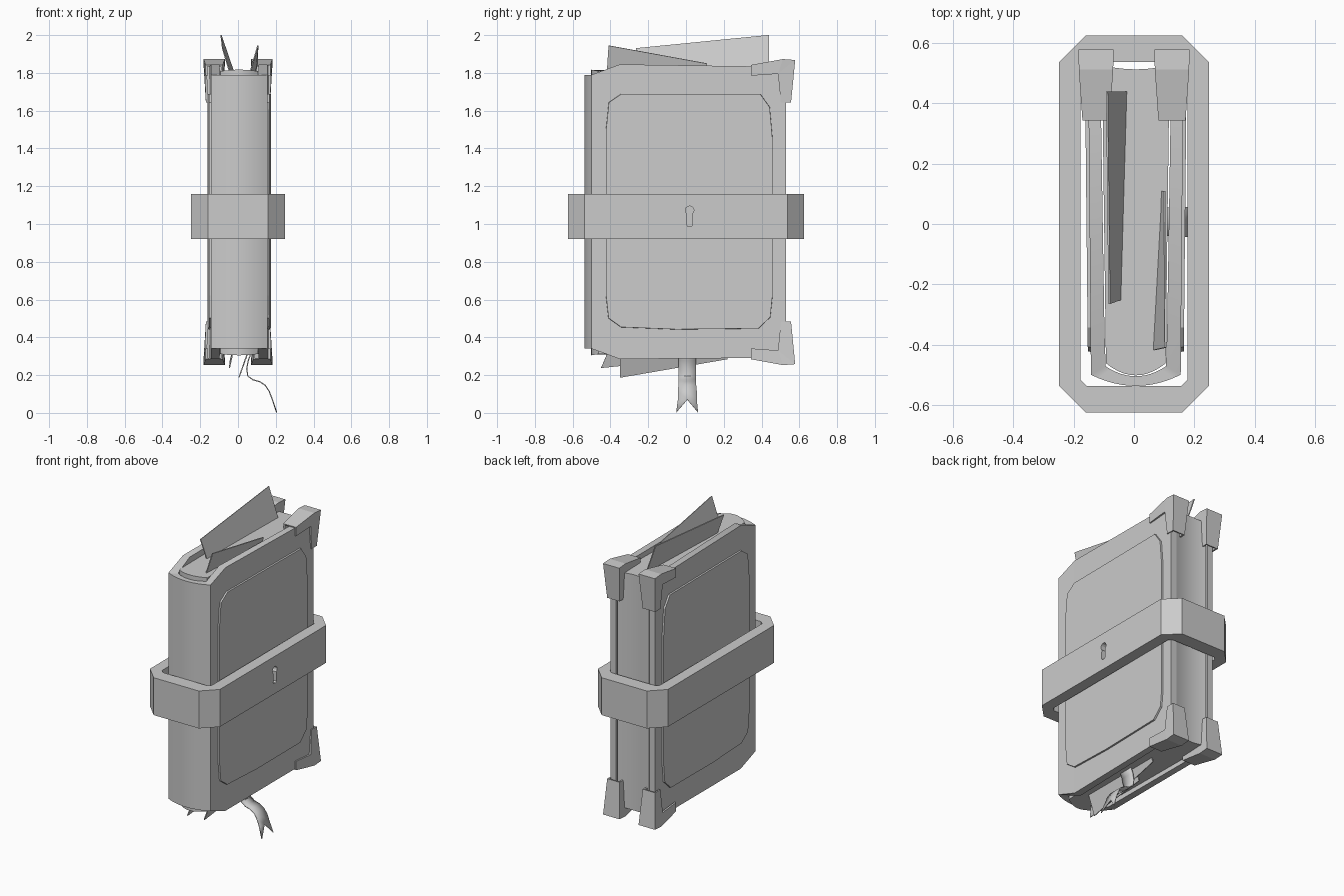
import bpy, bmesh, math
from mathutils import Vector

if "Cube" in bpy.data.objects:
    bpy.data.objects.remove(bpy.data.objects["Cube"])

CX = 0.006  # the book sits slightly off centre inside the strap


def make(name, verts, faces, smooth=False):
    me = bpy.data.meshes.new(name)
    me.from_pydata(verts, [], faces)
    bm = bmesh.new()
    bm.from_mesh(me)
    bmesh.ops.recalc_face_normals(bm, faces=bm.faces)
    bm.to_mesh(me)
    bm.free()
    ob = bpy.data.objects.new(name, me)
    bpy.context.collection.objects.link(ob)
    if smooth:
        bpy.ops.object.select_all(action='DESELECT')
        ob.select_set(True)
        bpy.context.view_layer.objects.active = ob
        bpy.ops.object.shade_smooth_by_angle(angle=math.radians(30))
    return ob


def bridge(name, a, b, smooth=False):
    """Solid between two matching outlines."""
    n = len(a)
    faces = [(i, (i + 1) % n, n + (i + 1) % n, n + i) for i in range(n)]
    faces += [tuple(range(n)), tuple(range(2 * n - 1, n - 1, -1))]
    return make(name, a + b, faces, smooth)


def solidify(ob, t, offset=0):
    m = ob.modifiers.new("thickness", 'SOLIDIFY')
    m.thickness = t
    m.offset = offset


def bow(u, d):
    return d * (1 - u * u)


# Cover and curved spine: one U-shaped band, clipped lower at the spine
def station(x, y, xi, yi):
    k = min(1, max(0, (y + 0.50) / 0.15))
    z0, z1 = 0.34 - 0.055 * k, 1.79 + 0.055 * k
    if y > 0.3:
        z0, z1 = 0.292, 1.832
    return [(CX + x, y, z0), (CX + x, y, z1), (CX + xi, yi, z1), (CX + xi, yi, z0)]


side = [(0.158, 0.53, 0.118, 0.53), (0.150, -0.35, 0.104, -0.35)]
arc = []
for i in range(13):
    u = 1 - i / 6
    arc.append((0.149 * u, -0.50 - bow(u, 0.037), 0.100 * u, -0.472 - bow(u, 0.033)))
path = side + arc + [(-a, b, -c, d) for a, b, c, d in reversed(side)]
verts, faces = [], []
for p in path:
    verts += station(*p)
for i in range(len(path) - 1):
    for k in range(4):
        faces.append((4 * i + k, 4 * i + (k + 1) % 4, 4 * i + 4 + (k + 1) % 4, 4 * i + 4 + k))
n = len(verts)
faces += [(0, 1, 2, 3), (n - 4, n - 3, n - 2, n - 1)]
make("cover_and_spine", verts, faces, True)

# Page block with rounded spine edge and hollow fore edge
outline = [(0.099 * (1 - i / 5), -0.462 - bow(1 - i / 5, 0.04)) for i in range(11)]
outline += [(0.112 * (i / 5 - 1), 0.527 - bow(i / 5 - 1, 0.014)) for i in range(11)]
low = [(CX + x, y, 0.315 - bow(x / 0.12, 0.01)) for x, y in outline]
high = [(CX + x, y, 1.805 + bow(x / 0.12, 0.012)) for x, y in outline]
bridge("page_block", low, high, True)

# Raised cover panels
panel = [(-0.425, 1.50), (-0.41, 1.645), (-0.345, 1.69), (0.395, 1.69), (0.445, 1.62),
         (0.46, 1.45), (0.46, 0.62), (0.448, 0.505), (0.385, 0.445), (-0.05, 0.44),
         (-0.345, 0.452), (-0.412, 0.50), (-0.425, 0.62)]
for s, tag in ((1, "right"), (-1, "left")):
    inner = [(CX + s * 0.14, y, z) for y, z in panel]
    outer = [(CX + s * (0.1635 + 0.010 * y), y * 0.995, 1.065 + (z - 1.065) * 0.996)
             for y, z in panel]
    bridge("cover_panel_" + tag, inner, outer)

# Hollow L-shaped corner guards, flared toward the corner: y, z, half width
guard = [(0.344, 1.842, 0.045), (0.513, 1.873, 0.057), (0.578, 1.868, 0.058),
         (0.556, 1.643, 0.044), (0.502, 1.643, 0.044), (0.487, 1.795, 0.050),
         (0.344, 1.785, 0.045)]
for s in (1, -1):
    for top in (True, False):
        loops = []
        for e in (1, -1):
            loops.append([(s * 0.126 + e * w, y, z if top else 2.126 - z)
                          for y, z, w in guard])
        fs = [(i, i + 1, i + 8, i + 7) for i in range(3)]
        fs += [(0, 1, 5, 6), (1, 2, 5), (2, 3, 4, 5)]
        fs += [(7, 8, 12, 13), (8, 9, 12), (9, 10, 11, 12)]
        ob = make("corner_guard_%s_%s" % ("top" if top else "bottom",
                                         "right" if s > 0 else "left"),
                  loops[0] + loops[1], fs)
        # make the open shell point outward so thickness grows inward
        f = ob.data.polygons[0]
        if f.normal.z * (1 if top else -1) < 0:
            ob.data.flip_normals()
        solidify(ob, 0.012, -1)


# Closing strap: chamfered rectangular ring
def octagon(x, y, cx, cy, z):
    q = [(x, -y + cy), (x, y - cy), (x - cx, y), (-x + cx, y),
         (-x, y - cy), (-x, -y + cy), (-x + cx, -y), (x - cx, -y)]
    return [(a, b, z) for a, b in q]


rings = [octagon(0.248, 0.626, 0.088, 0.088, 0.92), octagon(0.248, 0.626, 0.088, 0.088, 1.16),
         octagon(0.177, 0.537, 0.02, 0.02, 1.16), octagon(0.177, 0.537, 0.02, 0.02, 0.92)]
faces = []
for r in range(4):
    for i in range(8):
        j, t = (i + 1) % 8, (r + 1) % 4
        faces.append((8 * r + i, 8 * r + j, 8 * t + j, 8 * t + i))
strap = make("strap", sum(rings, []), faces)

# Keyhole cut into the right face of the strap
hole = []
for i in range(11):
    a = math.radians(-50 + 28 * i)
    hole.append((0.019 + 0.023 * math.cos(a), 1.072 + 0.023 * math.sin(a)))
hole += [(0.003, 0.995), (0.011, 0.986), (0.027, 0.986), (0.035, 0.995)]
cutter = bridge("keyhole_cutter", [(0.215, y, z) for y, z in hole],
                [(0.30, y, z) for y, z in hole])
cutter.hide_render = True
cutter.hide_set(True)
m = strap.modifiers.new("keyhole", 'BOOLEAN')
m.object = cutter
m.operation = 'DIFFERENCE'
m.solver = 'EXACT'

# Loose sheets sticking out of the top and bottom
sheets = {
    "loose_sheet_top_large": [(-0.09, 0.44, 2.0), (-0.082, -0.265, 1.93),
                              (-0.04, -0.25, 1.79), (-0.018, 0.44, 1.79)],
    "loose_sheet_top_small": [(0.105, -0.41, 1.945), (0.102, 0.11, 1.85),
                              (0.09, 0.11, 1.79), (0.06, -0.42, 1.79)],
    "loose_sheet_bottom_small": [(-0.045, -0.45, 0.238), (-0.04, 0.0, 0.285),
                                 (-0.025, 0.0, 0.33), (-0.025, -0.41, 0.33)],
    "loose_sheet_bottom_large": [(0.005, -0.35, 0.187), (0.04, 0.22, 0.285),
                                 (0.055, 0.22, 0.33), (0.055, -0.35, 0.33)],
}
for name, quad in sheets.items():
    solidify(make(name, quad, [(0, 1, 2, 3)]), 0.006)

# Ribbon bookmark with a swallowtail end
curve = [(0.075, 0.33), (0.055, 0.28), (0.046, 0.235), (0.052, 0.195), (0.08, 0.175),
         (0.115, 0.165), (0.145, 0.145), (0.165, 0.115), (0.182, 0.07)]
verts, faces = [], []
for i, (x, z) in enumerate(curve):
    h = 0.047 if i < 7 else 0.05
    verts += [(x, 0.007 - h, z), (x, 0.007, z), (x, 0.007 + h, z)]
    if i:
        k = 3 * i
        faces += [(k - 3, k - 2, k + 1, k), (k - 2, k - 1, k + 2, k + 1)]
k = len(verts)
verts += [(0.205, -0.052, 0.002), (0.205, 0.064, 0.002)]
faces += [(k - 3, k - 2, k), (k - 2, k - 1, k + 1)]
solidify(make("ribbon_bookmark", verts, faces, True), 0.006)
